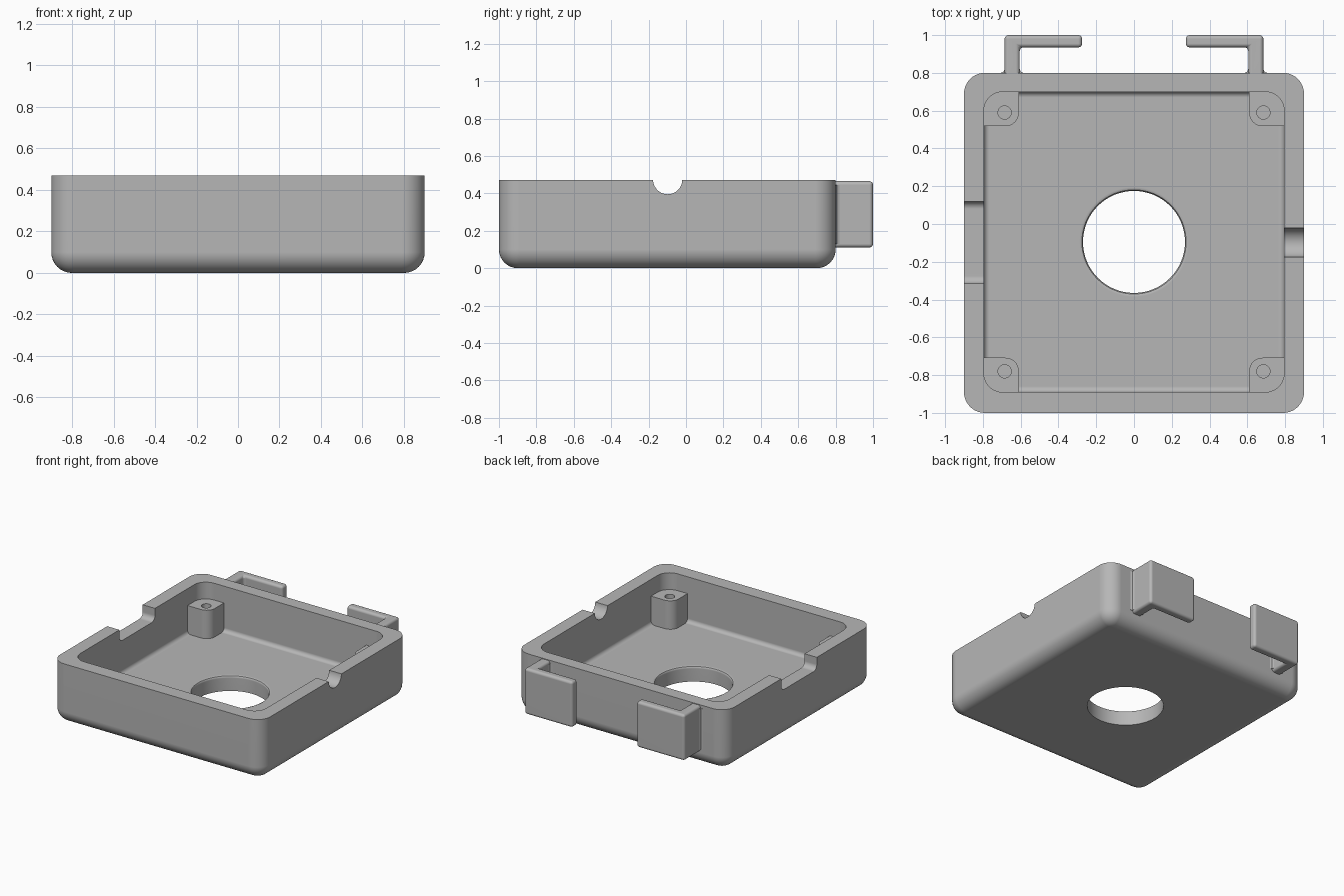
import bpy, bmesh
from math import sin, cos, pi
from mathutils import Matrix

if "Cube" in bpy.data.objects:
    bpy.data.objects.remove(bpy.data.objects["Cube"], do_unlink=True)

grey = bpy.data.materials.new("plain_grey")
grey.use_nodes = True
grey.diffuse_color = (0.47, 0.47, 0.47, 1)
grey.node_tree.nodes["Principled BSDF"].inputs["Base Color"].default_value = (0.47, 0.47, 0.47, 1)

# Local z along world x, for side cutters
ALONG_X = Matrix(((0, 0, 1), (1, 0, 0), (0, 1, 0)))


def make_object(name, bm):
    bmesh.ops.recalc_face_normals(bm, faces=bm.faces)
    mesh = bpy.data.meshes.new(name)
    bm.to_mesh(mesh)
    bm.free()
    mesh.materials.append(grey)
    obj = bpy.data.objects.new(name, mesh)
    bpy.context.collection.objects.link(obj)
    return obj


def rounded_solid(name, x_range, y_range, radius, levels, segs=10, matrix=None):
    """Stack of rounded rectangles; each level is (inset, height)."""
    (x0, x1), (y0, y1) = x_range, y_range
    centres = [(x1 - radius, y1 - radius), (x0 + radius, y1 - radius),
               (x0 + radius, y0 + radius), (x1 - radius, y0 + radius)]
    bm = bmesh.new()
    rings = []
    for inset, z in levels:
        ring = []
        for quarter, (cx, cy) in enumerate(centres):
            for i in range(segs + 1):
                a = (quarter + i / segs) * pi / 2
                r = radius - inset
                ring.append(bm.verts.new((cx + r * cos(a), cy + r * sin(a), z)))
        rings.append(ring)
    for low, high in zip(rings, rings[1:]):
        for i in range(len(low)):
            j = (i + 1) % len(low)
            bm.faces.new((low[i], low[j], high[j], high[i]))
    bm.faces.new(rings[0][::-1])
    bm.faces.new(rings[-1])
    bmesh.ops.remove_doubles(bm, verts=bm.verts, dist=0.0001)
    if matrix:
        bm.transform(matrix.to_4x4())
    return make_object(name, bm)


def fillet(radius, z, steps=8):
    """Levels of a rounded bottom edge rising from height z."""
    angles = [i / steps * pi / 2 for i in range(steps + 1)]
    return [(radius * (1 - sin(a)), z + radius * (1 - cos(a))) for a in angles]


def disc(name, x, y, r, levels, segs=10, matrix=None):
    return rounded_solid(name, (x - r, x + r), (y - r, y + r), r, levels, segs, matrix)


def apply_modifiers(obj):
    bpy.ops.object.select_all(action='DESELECT')
    obj.select_set(True)
    bpy.context.view_layer.objects.active = obj
    for mod in list(obj.modifiers):
        bpy.ops.object.modifier_apply(modifier=mod.name)


def cut(obj, cutter):
    mod = obj.modifiers.new("cut", 'BOOLEAN')
    mod.operation = 'DIFFERENCE'
    mod.solver = 'EXACT'
    mod.object = cutter
    apply_modifiers(obj)
    bpy.data.objects.remove(cutter, do_unlink=True)


def finish(obj):
    apply_modifiers(obj)
    bpy.ops.object.shade_smooth_by_angle(angle=pi / 6)
    obj.modifiers.new("even_normals", 'WEIGHTED_NORMAL').keep_sharp = True


HEIGHT, FLOOR, POST_TOP = 0.47, 0.12, 0.34

# Open tray with a rounded base
tray = rounded_solid("tray", (-0.9, 0.9), (-1, 0.8), 0.11, fillet(0.1, 0) + [(0, HEIGHT)])
cut(tray, rounded_solid("cavity", (-0.795, 0.795), (-0.89, 0.7), 0.1,
                        fillet(0.03, FLOOR, 5) + [(0, 0.6)]))

# Round floor opening with a softened upper lip
lip = [(-inset, FLOOR - 0.02 + 0.02 * k) for inset, k in
       ((0, 0), (0.002, 0.4), (0.006, 0.7), (0.02, 1), (0.02, 1.5))]
cut(tray, disc("floor_opening", 0, -0.095, 0.27, [(0, -0.1)] + lip, 16))

# Half-round notch in the left wall, wide slot in the right wall
cut(tray, disc("round_notch", -0.098, 0.473, 0.078, [(0, 0.7), (0, 1)], 10, ALONG_X))
cut(tray, rounded_solid("wide_slot", (-0.315, 0.12), (0.375, 0.6), 0.04,
                        [(0, -1), (0, -0.7)], 6, ALONG_X))
finish(tray)

# Corner posts with screw holes, set into the walls
for side, sx in (("left", 1), ("right", -1)):
    for end, sy in (("back", 1), ("front", -1)):
        xs = sorted((sx * 0.61, sx * 0.87))
        ys = sorted((-0.095 + sy * 0.613, -0.095 + sy * 0.865))
        post = rounded_solid(f"{end}_{side}_post", xs, ys, 0.07,
                             [(0, FLOOR - 0.05), (0, POST_TOP)], 8)
        cut(post, disc("screw_hole", sx * 0.685, -0.095 + sy * 0.685, 0.035,
                       [(0, FLOOR), (0, 0.6)], 8))
        finish(post)

# L-shaped clips on the back
clip_outline = [(0.685, 0.75), (0.685, 1), (0.275, 1), (0.275, 0.935),
                (0.605, 0.935), (0.605, 0.75)]
for side, sx in (("left", 1), ("right", -1)):
    bm = bmesh.new()
    base = bm.faces.new([bm.verts.new((sx * x, y, 0.11)) for x, y in clip_outline])
    grown = bmesh.ops.extrude_face_region(bm, geom=[base])
    top = [v for v in grown["geom"] if isinstance(v, bmesh.types.BMVert)]
    bmesh.ops.translate(bm, verts=top, vec=(0, 0, 0.355))
    clip = make_object(f"{side}_clip", bm)
    bevel = clip.modifiers.new("soft_edges", 'BEVEL')
    bevel.width = 0.02
    bevel.segments = 5
    finish(clip)

    # Small flare where the clip meets the wall
    for x, way in ((0.685, 1), (0.605, -1)):
        bm = bmesh.new()
        points = [(x - way * 0.01, 0.79), (x + way * 0.02, 0.79), (x + way * 0.02, 0.8),
                  (x + way * 0.006, 0.806), (x, 0.82), (x - way * 0.01, 0.82)]
        rings = [[bm.verts.new((sx * px, py, z)) for px, py in points] for z in (0.13, 0.445)]
        for i in range(len(points)):
            j = (i + 1) % len(points)
            bm.faces.new((rings[0][i], rings[0][j], rings[1][j], rings[1][i]))
        for ring in rings:
            bm.faces.new(ring)
        finish(make_object(f"{side}_clip_{'outer' if way > 0 else 'inner'}_flare", bm))
